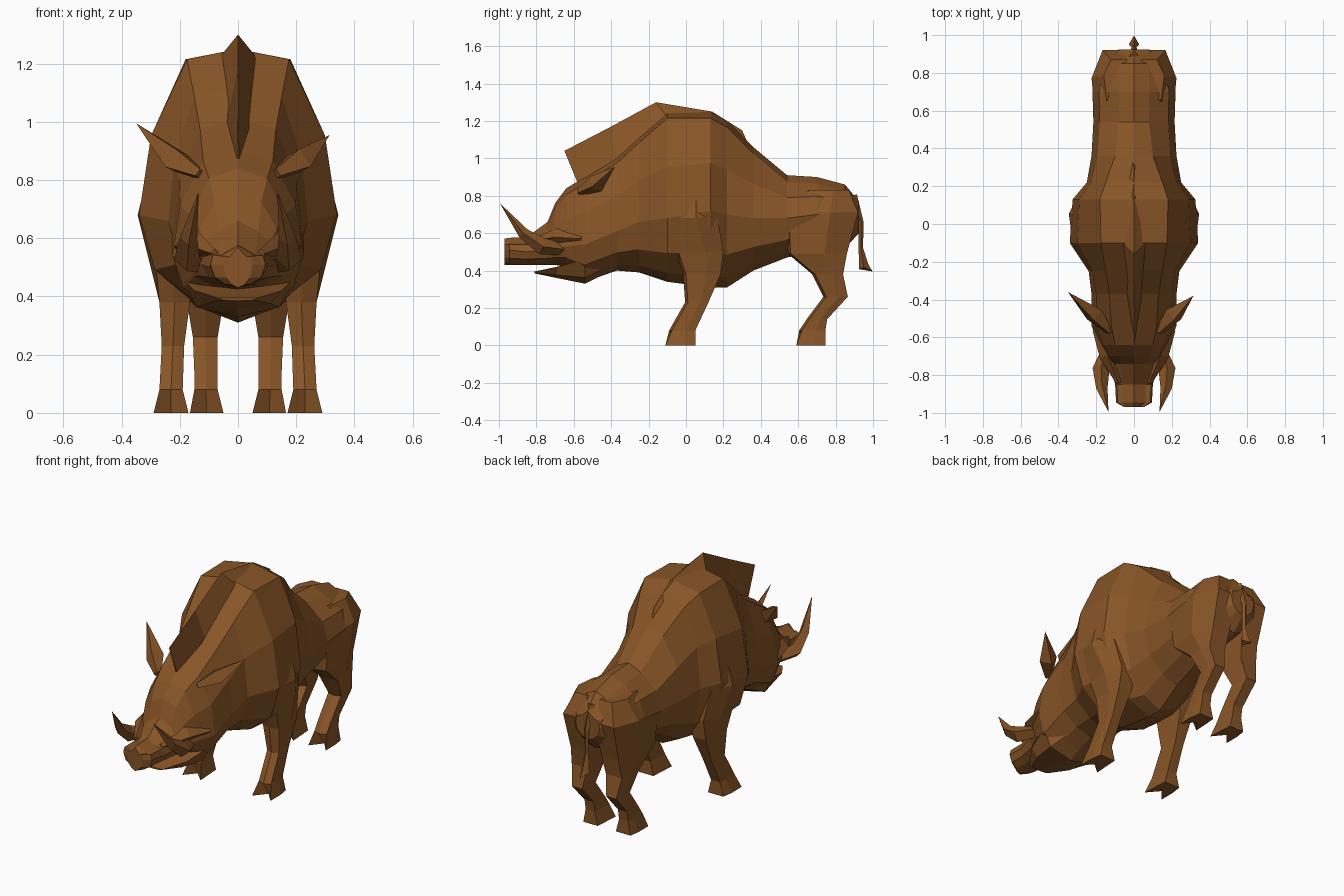
import bpy, bmesh, math
from mathutils import Vector

fur = bpy.data.materials.new("brown_fur")
fur.diffuse_color = (0.245, 0.09, 0.02, 1)


def loft(name, rings, side=1):
    """Skin a list of equal-length point rings with flat faces and capped ends."""
    bm = bmesh.new()
    vr = [[bm.verts.new((p[0] * side, p[1], p[2])) for p in r] for r in rings]
    n = len(rings[0])
    for a, b in zip(vr, vr[1:]):
        for i in range(n):
            j = (i + 1) % n
            bm.faces.new((a[i], a[j], b[j], b[i]))
    bm.faces.new(vr[0])
    bm.faces.new(vr[-1])
    bmesh.ops.remove_doubles(bm, verts=bm.verts, dist=0.0005)
    bmesh.ops.recalc_face_normals(bm, faces=bm.faces)
    me = bpy.data.meshes.new(name)
    bm.to_mesh(me)
    bm.free()
    me.materials.append(fur)
    ob = bpy.data.objects.new(name, me)
    bpy.context.collection.objects.link(ob)
    return ob


def trunk_ring(y, top, bottom, flat, w, zw):
    """Symmetric section: flat-topped back, widest at zw, keeled underside."""
    half = [(flat, top - 0.035),
            (flat + (w - flat) * 0.75, zw + (top - zw) * 0.48),
            (w, zw),
            (w * 0.84, zw - (zw - bottom) * 0.55),
            (w * 0.45, bottom + (zw - bottom) * 0.14)]
    pts = [(0, top)] + half + [(0, bottom)] + [(-x, z) for x, z in reversed(half)]
    return [(x, y, z) for x, z in pts]


def leg_ring(z, y0, y1, x0, x1, notch=-0.015):
    """Five-sided leg section; a positive notch splits the hoof in front."""
    w = x1 - x0
    inset = 0.01 if w < 0.13 else 0.3 * w   # round off the thigh and shoulder
    front = 0.0 if w < 0.13 else 0.12 * w
    return [(x0, y0, z), ((x0 + x1) / 2, y0 + notch, z), (x1 - front, y0, z),
            (x1, y0 + (y1 - y0) * 0.6, z), (x1 - inset, y1, z), (x0 + 0.01, y1, z)]


def tube(name, path, side=1):
    """Four-sided tapered spike through (x, y, z, radius) points."""
    pts = [Vector(p[:3]) for p in path]
    rings = []
    for i, p in enumerate(pts):
        d = (pts[min(i + 1, len(pts) - 1)] - pts[max(i - 1, 0)]).normalized()
        u = d.cross(Vector((1, 0, 0))).normalized()
        v = d.cross(u)
        rings.append([p + path[i][3] * (u * math.cos(a) + v * math.sin(a))
                      for a in (0, math.pi / 2, math.pi, 3 * math.pi / 2)])
    return loft(name, rings, side)


# Body, rump to snout: y, top, bottom, flat half width, half width, widest z
body = [(0.925, 0.77, 0.60, 0.04, 0.08, 0.69),
        (0.85, 0.86, 0.52, 0.08, 0.18, 0.71),
        (0.70, 0.90, 0.50, 0.08, 0.22, 0.70),
        (0.54, 0.91, 0.47, 0.08, 0.215, 0.68),
        (0.36, 1.06, 0.40, 0.10, 0.225, 0.68),
        (0.22, 1.20, 0.31, 0.15, 0.25, 0.70),
        (0.13, 1.25, 0.31, 0.18, 0.325, 0.72),
        (-0.10, 1.25, 0.34, 0.175, 0.34, 0.68),
        (-0.25, 1.12, 0.39, 0.15, 0.24, 0.66),
        (-0.37, 1.01, 0.40, 0.13, 0.225, 0.61),
        (-0.54, 0.90, 0.34, 0.12, 0.225, 0.54),
        (-0.64, 0.84, 0.42, 0.10, 0.18, 0.53),
        (-0.70, 0.76, 0.43, 0.08, 0.15, 0.52),
        (-0.74, 0.66, 0.43, 0.07, 0.125, 0.51),
        (-0.85, 0.58, 0.43, 0.06, 0.10, 0.50),
        (-0.945, 0.575, 0.43, 0.06, 0.095, 0.51),
        (-0.97, 0.57, 0.43, 0.03, 0.05, 0.51)]
loft("body_and_head", [trunk_ring(*s) for s in body])

# Lower jaw: y, bottom, top, half width
jaw = [(-0.42, 0.39, 0.50, 0.13), (-0.54, 0.33, 0.46, 0.19),
       (-0.69, 0.36, 0.42, 0.15), (-0.81, 0.385, 0.395, 0.07)]
loft("lower_jaw", [[(-w, y, t), (w, y, t), (w * 0.75, y, b + 0.25 * (t - b)), (0, y, b),
                    (-w * 0.75, y, b + 0.25 * (t - b))] for y, b, t, w in jaw])

# Mane crest: ridge y, ridge z, base y, base z, base half width
mane = [(-0.65, 1.04, -0.58, 0.87, 0.004), (-0.40, 1.17, -0.36, 0.97, 0.045),
        (-0.16, 1.30, -0.10, 1.22, 0.065), (0.14, 1.25, 0.15, 1.20, 0.06),
        (0.30, 1.15, 0.34, 1.06, 0.01)]
loft("mane", [[(0, ry, rz), (w, by, bz), (-w, by, bz)] for ry, rz, by, bz, w in mane])

# Leg sections: z, front y, back y, inner x, outer x, hoof notch
front = [(0, -0.11, 0.05, 0.17, 0.29, 0.07), (0.08, -0.075, 0.05, 0.19, 0.27),
         (0.23, 0.01, 0.12, 0.185, 0.262), (0.38, 0.0, 0.185, 0.165, 0.27),
         (0.50, -0.04, 0.20, 0.15, 0.30), (0.68, -0.12, 0.17, 0.15, 0.345),
         (0.90, -0.06, 0.13, 0.14, 0.29)]
hind = [(0, 0.59, 0.745, 0.05, 0.165, 0.07), (0.08, 0.62, 0.745, 0.07, 0.15),
        (0.14, 0.66, 0.755, 0.07, 0.15), (0.26, 0.75, 0.865, 0.07, 0.155),
        (0.38, 0.69, 0.84, 0.05, 0.175), (0.49, 0.56, 0.86, 0.035, 0.21),
        (0.71, 0.55, 0.92, 0.03, 0.225), (0.83, 0.66, 0.87, 0.03, 0.16)]

for side, word in ((1, "right"), (-1, "left")):
    # Legs with cloven hooves
    loft("front_leg_" + word, [leg_ring(*r) for r in front], side)
    loft("hind_leg_" + word, [leg_ring(*r) for r in hind], side)
    # Tusks
    tube("tusk_" + word, [(0.12, -0.62, 0.51, 0.03), (0.175, -0.77, 0.53, 0.045),
                          (0.17, -0.87, 0.60, 0.03), (0.135, -0.995, 0.76, 0)], side)
    # Upper lip fold
    tube("lip_" + word, [(0.08, -0.84, 0.55, 0.015), (0.14, -0.69, 0.58, 0.045),
                         (0.21, -0.56, 0.57, 0.01)], side)
    # Ears, the left one raised a little more
    tip = (0.315, -0.38, 0.955, 0) if side == 1 else (0.35, -0.36, 0.995, 0)
    tube("ear_" + word, [(0.13, -0.57, 0.82, 0.02), (0.21, -0.48, 0.865, 0.05), tip], side)

# Tail with tuft
tube("tail", [(0, 0.89, 0.80, 0.025), (0, 0.935, 0.66, 0.014), (0, 0.935, 0.52, 0.012),
              (0, 0.95, 0.42, 0.028), (0, 0.998, 0.395, 0)])
